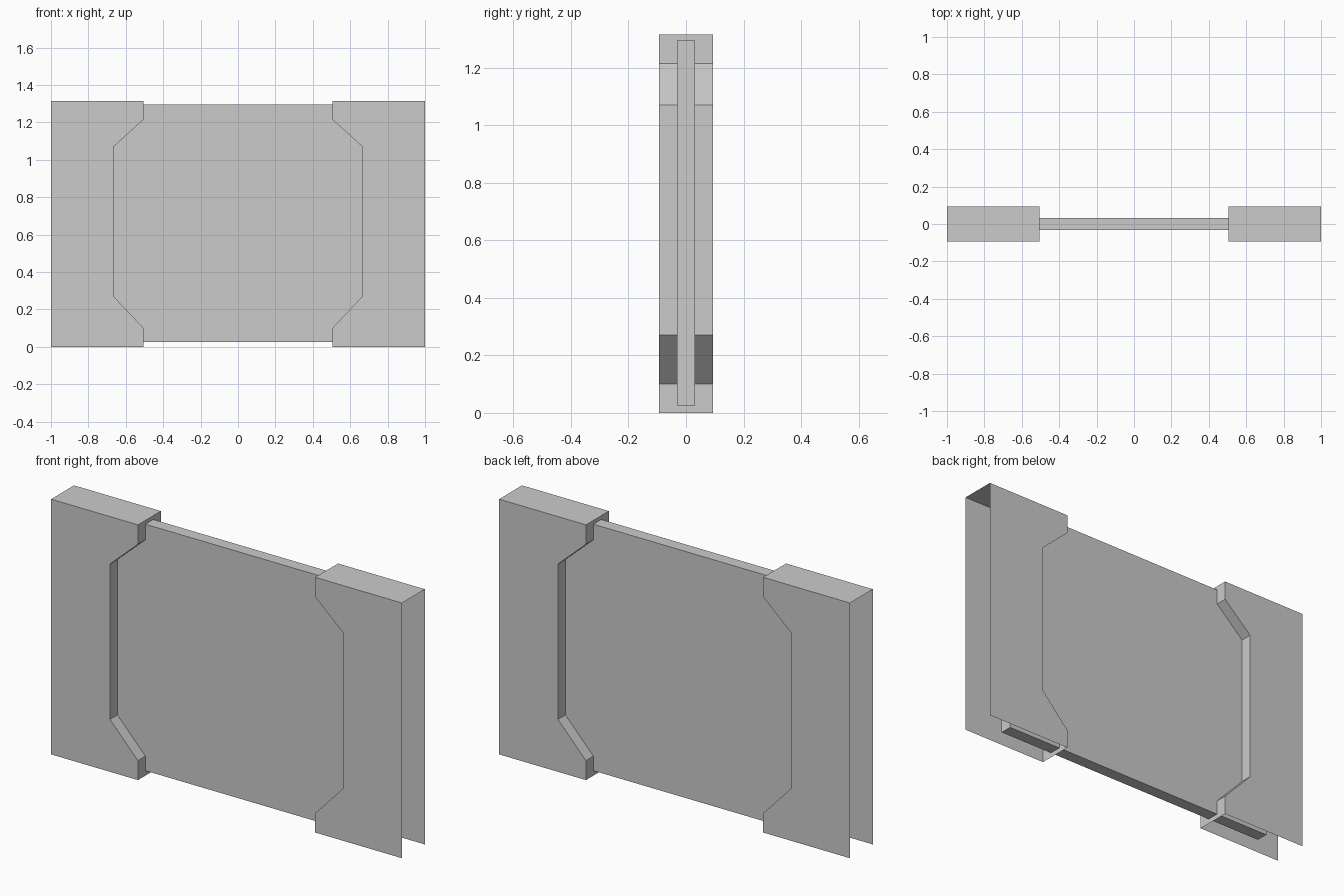
import bpy
import bmesh

cube = bpy.data.objects.get("Cube")
if cube:
    bpy.data.objects.remove(cube, do_unlink=True)

# Single light grey material
grey = bpy.data.materials.new("light_grey")
grey.use_nodes = True
colour = (0.6, 0.6, 0.6, 1)
grey.diffuse_color = colour
grey.node_tree.nodes["Principled BSDF"].inputs["Base Color"].default_value = colour

HEIGHT = 1.315
HALF_DEPTH = 0.093


def finish(name, bm):
    mesh = bpy.data.meshes.new(name)
    bm.to_mesh(mesh)
    bm.free()
    mesh.materials.append(grey)
    obj = bpy.data.objects.new(name, mesh)
    bpy.context.collection.objects.link(obj)


def panel(name, half_width, half_depth, bottom, top):
    bm = bmesh.new()
    bmesh.ops.create_cube(bm, size=1)
    bmesh.ops.scale(bm, vec=(2 * half_width, 2 * half_depth, top - bottom), verts=bm.verts)
    bmesh.ops.translate(bm, vec=(0, 0, (top + bottom) / 2), verts=bm.verts)
    finish(name, bm)


# Sleeve outline (x, z): the outer edge and the bottom edge stay open
PROFILE = [(1, 0), (1, HEIGHT), (0.505, HEIGHT), (0.505, 1.215),
           (0.665, 1.07), (0.665, 0.27), (0.505, 0.1), (0.505, 0)]
OPEN_EDGES = (0, len(PROFILE) - 1)


def sleeve(name, side):
    bm = bmesh.new()
    front = [bm.verts.new((side * x, -HALF_DEPTH, z)) for x, z in PROFILE]
    back = [bm.verts.new((side * x, HALF_DEPTH, z)) for x, z in PROFILE]
    # Front and back plates
    bm.faces.new(front)
    bm.faces.new(back[::-1])
    # Top and inner walls joining the plates
    for i in range(len(PROFILE)):
        if i not in OPEN_EDGES:
            j = (i + 1) % len(PROFILE)
            bm.faces.new((front[i], back[i], back[j], front[j]))
    # Mirrored side needs its winding turned round
    if side < 0:
        bmesh.ops.reverse_faces(bm, faces=bm.faces)
    finish(name, bm)


# Thin slab held between two hollow end sleeves
panel("centre_panel", 0.82, 0.032, 0.025, 1.295)
sleeve("left_sleeve", 1)
sleeve("right_sleeve", -1)
